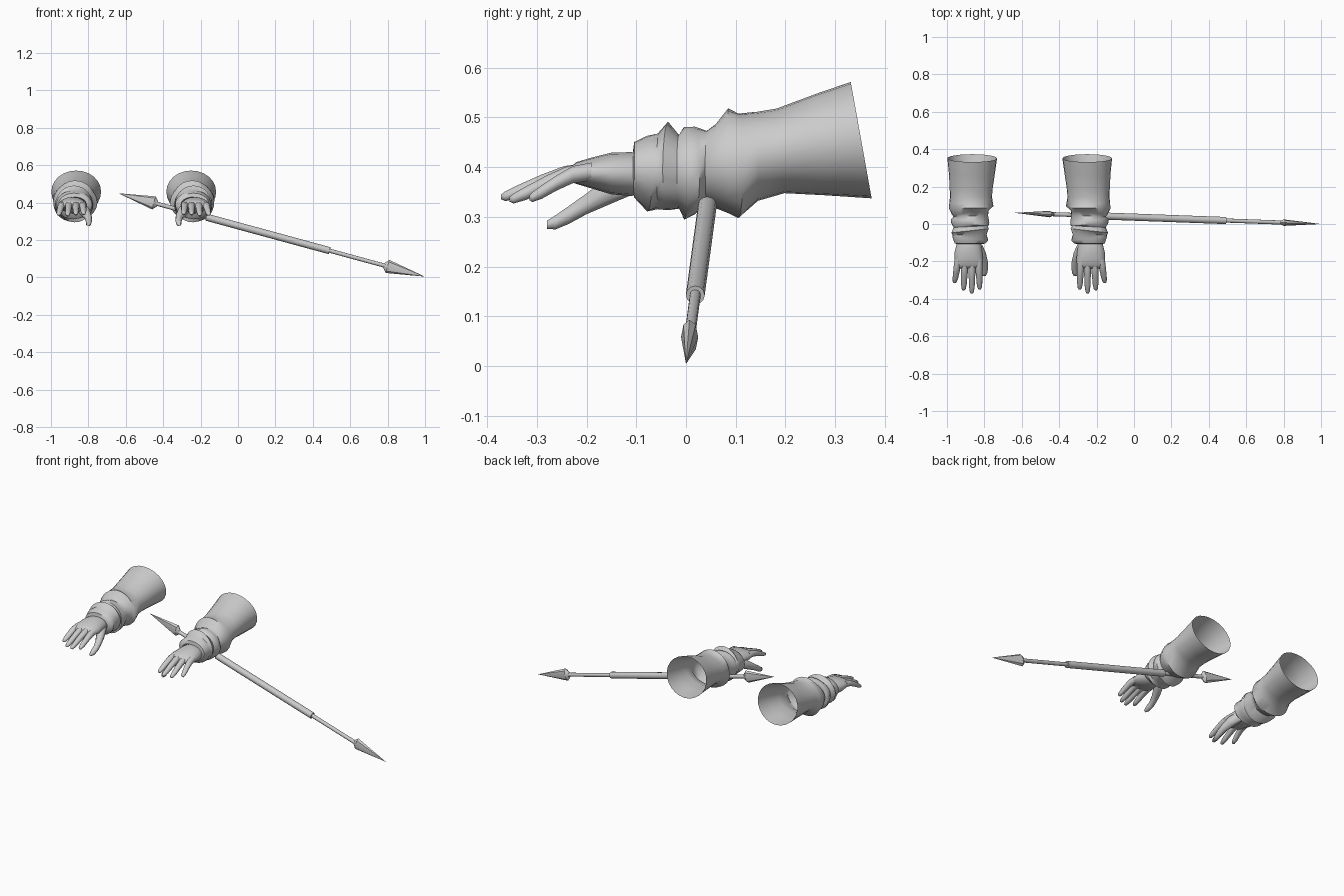
import bpy, bmesh
from math import sin, cos, pi, radians
from mathutils import Vector, Matrix

cube = bpy.data.objects.get("Cube")
if cube:
    bpy.data.objects.remove(cube)

grey = bpy.data.materials.new("plain grey")
grey.use_nodes = True
colour = (0.6, 0.6, 0.6, 1)
grey.diffuse_color = colour
grey.node_tree.nodes["Principled BSDF"].inputs["Base Color"].default_value = colour


def finish(name, bm, angle):
    bmesh.ops.recalc_face_normals(bm, faces=bm.faces)
    mesh = bpy.data.meshes.new(name)
    bm.to_mesh(mesh)
    bm.free()
    mesh.materials.append(grey)
    obj = bpy.data.objects.new(name, mesh)
    bpy.context.collection.objects.link(obj)
    bpy.ops.object.select_all(action='DESELECT')
    obj.select_set(True)
    bpy.context.view_layer.objects.active = obj
    bpy.ops.object.shade_smooth_by_angle(angle=radians(angle))
    return obj


def loft(bm, rings, sides, place, capped=True):
    """Skin a row of rings (x, y, z, half width, half height, tilt x, tilt z, ripple)."""
    loops = []
    for i, (x, y, z, a, b, tx, tz, ripple) in enumerate(rings):
        loop = []
        for k in range(sides):
            t = 2 * pi * k / sides
            r = 1 + ripple * sin(3 * t + 2 * i)
            u, v = cos(t) * r, sin(t) * r
            loop.append(bm.verts.new(place(x + a * u, y + tx * u + tz * v, z + b * v)))
        loops.append(loop)
    for p, q in zip(loops, loops[1:]):
        for k in range(sides):
            n = (k + 1) % sides
            bm.faces.new((p[k], p[n], q[n], q[k]))
    if capped:
        bm.faces.new(loops[0])
        bm.faces.new(loops[-1])


# Sleeve folds: y, top, bottom, half width
SLEEVE = [
    (.352, .572, .338, .133), (.27, .547, .343, .123), (.19, .517, .347, .115),
    (.145, .512, .333, .112), (.105, .507, .297, .118), (.085, .516, .305, .114),
    (.06, .488, .319, .098), (.042, .473, .328, .092), (.018, .479, .303, .102),
    (-.003, .482, .296, .1), (-.014, .465, .317, .09), (-.036, .489, .311, .1),
    (-.057, .468, .316, .091), (-.078, .464, .312, .096), (-.104, .45, .338, .082),
    (-.107, .43, .35, .068), (-.08, .425, .355, .06),
]
# Palm: x, y, z, half width, half height
PALM = [
    (-.015, -.06, .385, .055, .038), (-.018, -.11, .386, .066, .044),
    (-.02, -.15, .387, .074, .042), (-.018, -.19, .388, .076, .031),
    (-.017, -.22, .388, .072, .022), (-.017, -.238, .384, .062, .012),
]
# Fingers: root x, tip x, tip y, tip z
FINGERS = {
    "little_finger": (-.074, -.094, -.315, .338),
    "ring_finger": (-.038, -.046, -.355, .335),
    "middle_finger": (-.001, -.002, -.372, .34),
    "index_finger": (.034, .04, -.35, .342),
}
THUMB = [
    (.025, -.11, .372, .028, .03), (.045, -.155, .353, .028, .03),
    (.062, -.2, .326, .021, .022), (.068, -.235, .304, .017, .019),
    (.066, -.262, .289, .015, .015), (.064, -.279, .284, .008, .009),
]


def build_arm(side, centre, sign):
    def place(x, y, z):
        return Vector((centre + sign * x, y, z))

    # Gathered sleeve, open at the cuff
    rings = []
    for i, (y, top, bottom, width) in enumerate(SLEEVE):
        folded = 3 < i < 14
        x = -.012 * min(1, (.352 - y) / .4)
        tilt = .011 * sin(1.3 * i) if folded else 0
        lean = -.021 if i == 0 else -.008 if i < 3 else 0
        rings.append((x, y, (top + bottom) / 2, width, (top - bottom) / 2,
                      tilt, lean, .025 if folded else .008))
    bm = bmesh.new()
    loft(bm, rings, 24, place, capped=False)
    finish(side + "_sleeve", bm, 50)

    # Hand
    bm = bmesh.new()
    loft(bm, [r + (0, 0, 0) for r in PALM], 16, place)
    finish(side + "_palm", bm, 60)
    bm = bmesh.new()
    loft(bm, [r + (0, 0, 0) for r in THUMB], 10, place)
    finish(side + "_thumb", bm, 60)
    for name, (root, tip, end, low) in FINGERS.items():
        rings = []
        for f, drop, size in ((0, 0, .02), (.3, .12, .019), (.55, .42, .017),
                              (.8, .78, .015), (.95, .97, .011), (1, 1, .005)):
            rings.append((root + (tip - root) * f, -.19 + (end + .19) * f,
                          .391 + (low - .391) * drop, size, size * .95, 0, 0, 0))
        bm = bmesh.new()
        loft(bm, rings, 10, place)
        finish(side + "_" + name, bm, 60)


build_arm("right", -.865, 1)
build_arm("left", -.25, -1)

# Double-headed spear
START, END = Vector((-.64, .06, .45)), Vector((1, 0, .004))
AXIS = (END - START).normalized()
ACROSS = AXIS.cross(Vector((0, 0, 1))).normalized()
UP = ACROSS.cross(AXIS)


def at(x):
    return START.lerp(END, (x - START.x) / (END.x - START.x))


def rod(name, x0, x1, r0, r1, sides, flat=1):
    p, q = at(x0), at(x1)
    turn = Matrix((UP, ACROSS * flat, AXIS)).transposed().to_4x4()
    bm = bmesh.new()
    bmesh.ops.create_cone(bm, cap_ends=True, segments=sides, radius1=r0, radius2=r1,
                          depth=(q - p).length,
                          matrix=Matrix.Translation((p + q) / 2) @ turn)
    finish(name, bm, 35)


rod("spear_shaft", -.47, .82, .011, .011, 12)
rod("spear_grip", -.17, .49, .019, .019, 12)
for name, base, tip in (("upper", -.45, START.x), ("lower", .8, END.x)):
    back = base - .02 if tip > base else base + .02
    for part, a, b, ra, rb in (("point", base, tip, .036, 0), ("socket", back, base, .014, .036)):
        if a > b:
            a, b, ra, rb = b, a, rb, ra
        rod(name + "_spear_" + part, a, b, ra, rb, 8, .48)
